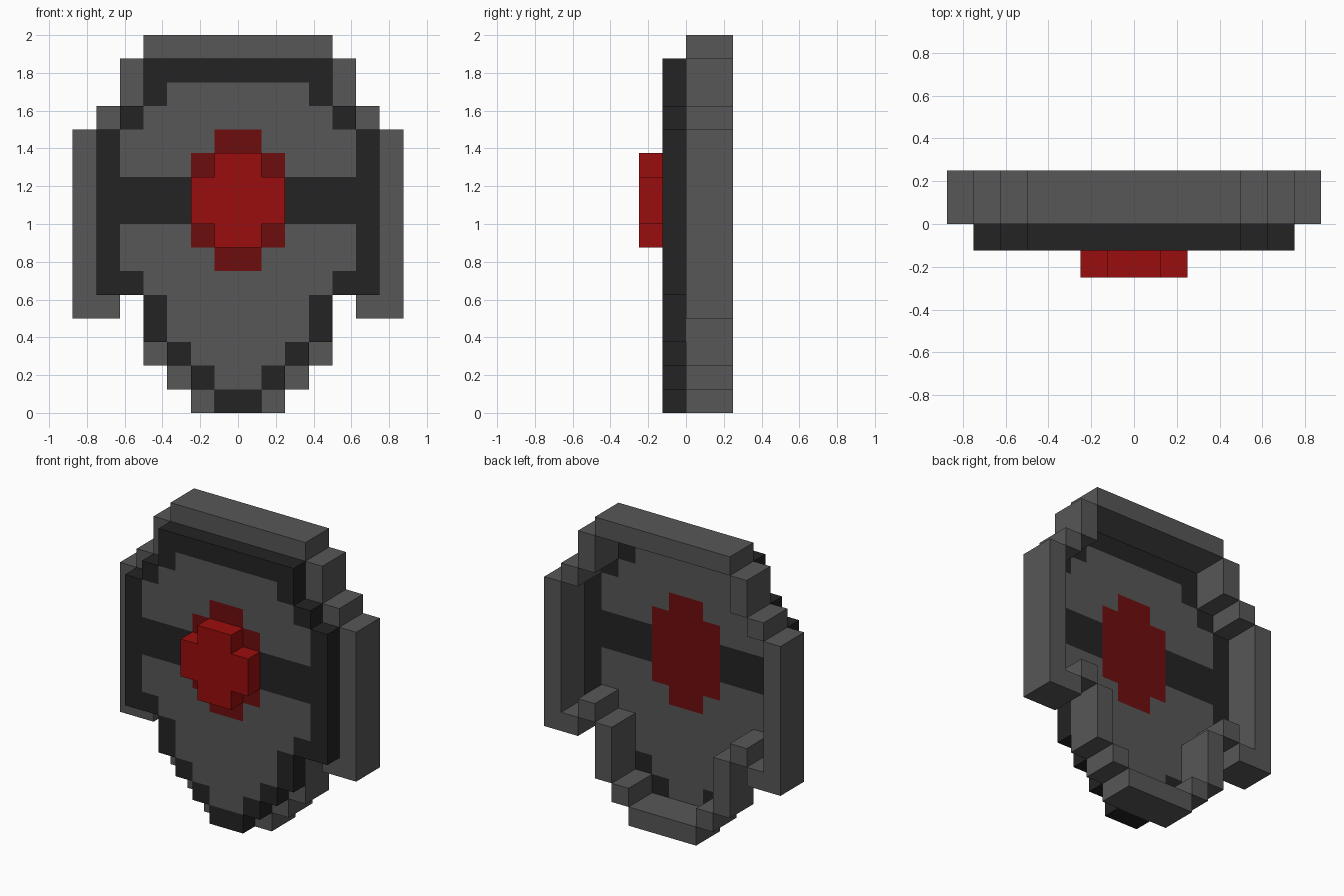
import bpy, bmesh

cube = bpy.data.objects.get("Cube")
if cube:
    bpy.data.objects.remove(cube, do_unlink=True)

U = 0.125  # size of one block


def material(name, rgb):
    m = bpy.data.materials.new(name)
    m.use_nodes = True
    m.diffuse_color = (*rgb, 1)
    m.node_tree.nodes["Principled BSDF"].inputs["Base Color"].default_value = (*rgb, 1)
    return m


grey = material("stone grey", (0.095, 0.095, 0.095))
dark = material("dark charcoal", (0.017, 0.017, 0.017))
red = material("bright red", (0.33, 0.004, 0.004))
deep_red = material("deep red", (0.155, 0.004, 0.004))


def block_slab(name, rows, y0, y1, mats, paint=lambda k, row: 0):
    """Mirrored slab of blocks; rows maps height to (inner, outer) distance from the centre."""
    cells = {}
    for row, (inner, outer) in rows.items():
        for k in range(inner, outer):
            cells[k, row] = cells[-k - 1, row] = paint(k, row)
    bm = bmesh.new()

    def quad(points, index):
        face = bm.faces.new([bm.verts.new((x * U, y, z * U)) for x, y, z in points])
        face.material_index = index

    for (x, z), index in cells.items():
        ring = [(x, z), (x + 1, z), (x + 1, z + 1), (x, z + 1)]
        quad([(a, y0, b) for a, b in ring], index)
        quad([(a, y1, b) for a, b in reversed(ring)], index)
        # Close only the outer sides, in the slab's base colour
        for i, (dx, dz) in enumerate([(0, -1), (1, 0), (0, 1), (-1, 0)]):
            if (x + dx, z + dz) not in cells:
                (a, b), (c, d) = ring[i], ring[(i + 1) % 4]
                quad([(a, y0, b), (a, y1, b), (c, y1, d), (c, y0, d)], 0)
    bmesh.ops.remove_doubles(bm, verts=bm.verts, dist=0.001)
    mesh = bpy.data.meshes.new(name)
    bm.to_mesh(mesh)
    bm.free()
    for m in mats:
        mesh.materials.append(m)
    obj = bpy.data.objects.new(name, mesh)
    bpy.context.collection.objects.link(obj)
    return obj


def spans(*bands):
    """Expand (first row, last row, inner, outer) bands to single rows."""
    return {r: (a, b) for lo, hi, a, b in bands for r in range(lo, hi + 1)}


# Plate: charcoal border and crossbar, grey panels, deep red centre
plate = spans((0, 0, 0, 1), (1, 1, 0, 2), (2, 2, 0, 3), (3, 4, 0, 4),
              (5, 11, 0, 6), (12, 12, 0, 5), (13, 14, 0, 4))
panel = spans((1, 1, 0, 1), (2, 2, 0, 2), (3, 4, 0, 3), (5, 5, 0, 4),
              (6, 7, 0, 5), (10, 11, 0, 5), (12, 12, 0, 4), (13, 13, 0, 3))
centre = spans((6, 11, 0, 1), (7, 10, 0, 2))


def plate_paint(k, row):
    if k < centre.get(row, (0, 0))[1]:
        return 2
    return 1 if k < panel.get(row, (0, 0))[1] else 0


block_slab("shield_plate", plate, -U, 0, [dark, grey, deep_red], plate_paint)

# Raised rim stepping around the back of the plate
rim = spans((0, 0, 0, 2), (1, 1, 2, 3), (2, 3, 3, 4), (6, 11, 6, 7),
            (12, 12, 5, 6), (13, 14, 4, 5), (15, 15, 0, 4))
block_slab("shield_rim", rim, 0, 2 * U, [grey])

# Stepped lower corners of the rim, where a row holds separate blocks
block_slab("rim_lower_end", spans((4, 4, 5, 7), (5, 5, 6, 7)), 0, 2 * U, [grey])
block_slab("rim_inner_step", spans((4, 4, 3, 4), (5, 5, 4, 5)), 0, 2 * U, [grey])

# Cross-shaped boss on the front
boss = spans((7, 10, 0, 1), (8, 9, 0, 2))
block_slab("centre_boss", boss, -2 * U, -U, [red])
